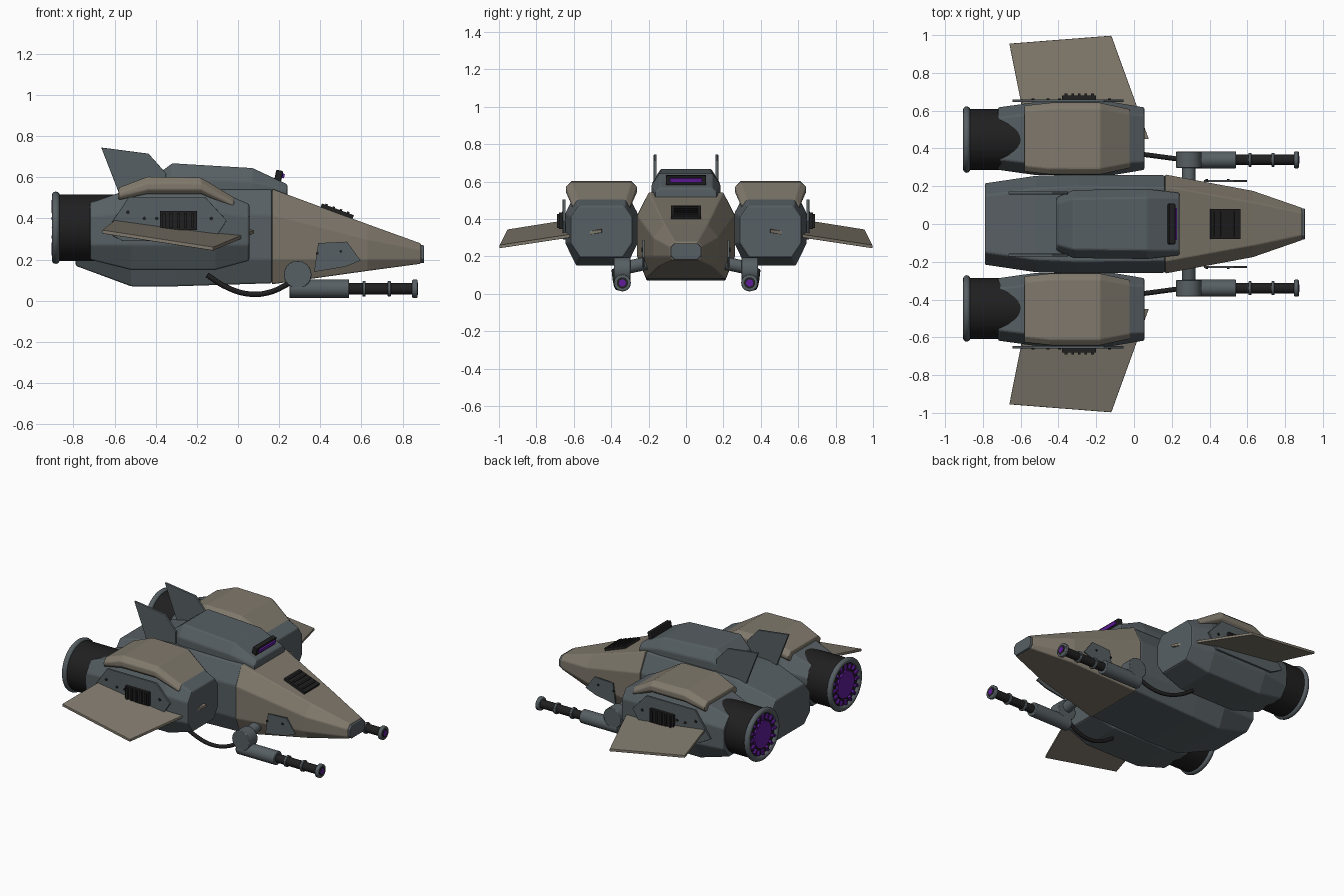
import bpy, bmesh, math
from mathutils import Vector, Matrix

if "Cube" in bpy.data.objects:
    bpy.data.objects.remove(bpy.data.objects["Cube"])


def mat(name, c):
    m = bpy.data.materials.new(name)
    m.diffuse_color = (*c, 1)
    m.use_nodes = True
    m.node_tree.nodes["Principled BSDF"].inputs["Base Color"].default_value = m.diffuse_color
    return m


GREY = mat("slate_grey", (0.095, 0.115, 0.125))
TAN = mat("sand_tan", (0.215, 0.190, 0.150))
BLACK = mat("near_black", (0.014, 0.014, 0.015))
PURPLE = mat("glow_purple", (0.12, 0.012, 0.33))


def finish(name, bm, m, bevel=0.0, smooth=False):
    bmesh.ops.recalc_face_normals(bm, faces=bm.faces)
    me = bpy.data.meshes.new(name)
    bm.to_mesh(me)
    bm.free()
    me.materials.append(m)
    ob = bpy.data.objects.new(name, me)
    bpy.context.collection.objects.link(ob)
    if bevel:
        b = ob.modifiers.new("bevel", "BEVEL")
        b.width, b.segments, b.limit_method, b.angle_limit = bevel, 2, "ANGLE", 0.3
    if smooth:
        bpy.context.view_layer.objects.active = ob
        ob.select_set(True)
        bpy.ops.object.shade_smooth_by_angle(angle=math.radians(35))
        ob.select_set(False)
    return ob


def loft(name, rings, m, bevel=0.0):
    """Skin closed rings of points, capped at both ends."""
    bm = bmesh.new()
    vs = [[bm.verts.new(p) for p in r] for r in rings]
    n = len(vs[0])
    for a, b in zip(vs, vs[1:]):
        for i in range(n):
            j = (i + 1) % n
            bm.faces.new((a[i], a[j], b[j], b[i]))
    bm.faces.new(vs[0])
    bm.faces.new(vs[-1])
    return finish(name, bm, m, bevel)


def octa(x, yc, hw, top, bot, z0, zl, zu, z1):
    """Octagonal section: mid, top and bottom half widths, four heights."""
    return [(x, yc + y, z) for y, z in ((-bot, z0), (bot, z0), (hw, zl), (hw, zu),
            (top, z1), (-top, z1), (-hw, zu), (-hw, zl))]


def plate(name, pts, y, t, m, bevel=0.0):
    """Flat x-z outline with thickness t along y."""
    return loft(name, [[(x, y + d, z) for x, z in pts] for d in (-t / 2, t / 2)], m, bevel)


def box(name, c, size, m, tilt=0.0, bevel=0.0):
    bm = bmesh.new()
    bmesh.ops.create_cube(bm, size=1, matrix=Matrix.Translation(c)
                          @ Matrix.Rotation(tilt, 4, "Y") @ Matrix.Diagonal((*size, 1)))
    return finish(name, bm, m, bevel)


def rod(name, a, b, r, m, bevel=0.0, n=32):
    a, b = Vector(a), Vector(b)
    bm = bmesh.new()
    rot = (b - a).to_track_quat("Z", "Y").to_matrix().to_4x4()
    bmesh.ops.create_cone(bm, cap_ends=True, segments=n, radius1=r, radius2=r,
                          depth=(b - a).length, matrix=Matrix.Translation((a + b) / 2) @ rot)
    return finish(name, bm, m, bevel, True)


# Fuselage and nose
loft("fuselage", [
    octa(-0.79, 0, 0.215, 0.15, 0.15, 0.17, 0.23, 0.37, 0.45),
    octa(-0.52, 0, 0.255, 0.19, 0.20, 0.07, 0.20, 0.41, 0.53),
    octa(-0.30, 0, 0.262, 0.20, 0.21, 0.07, 0.20, 0.42, 0.54),
    octa(0.165, 0, 0.258, 0.195, 0.21, 0.085, 0.20, 0.42, 0.54)], GREY, 0.008)
loft("nose", [
    octa(0.165, 0, 0.262, 0.20, 0.214, 0.08, 0.20, 0.42, 0.544),
    octa(0.63, 0, 0.175, 0.115, 0.145, 0.145, 0.20, 0.30, 0.372),
    octa(0.89, 0, 0.085, 0.06, 0.07, 0.18, 0.20, 0.25, 0.278)], TAN, 0.006)
loft("nose_tip", [octa(x, 0, 0.082, 0.062, 0.062, 0.183, 0.203, 0.25, 0.27)
                  for x in (0.88, 0.905)], GREY, 0.005)
box("nose_vent", (0.482, 0, 0.434), (0.165, 0.16, 0.022), BLACK, 0.35)
for i in range(4):
    x = 0.43 + 0.035 * i
    box("nose_vent_slat", (x, 0, 0.446 - 0.36 * (x - 0.482) + 0.001), (0.012, 0.13, 0.01), BLACK, 0.35)

# Upper deck with sensor visor
loft("upper_deck", [
    octa(-0.41, 0, 0.14, 0.11, 0.14, 0.50, 0.52, 0.555, 0.60),
    octa(-0.32, 0, 0.18, 0.135, 0.18, 0.50, 0.52, 0.595, 0.668),
    octa(0.07, 0, 0.185, 0.14, 0.185, 0.50, 0.52, 0.58, 0.645),
    octa(0.24, 0, 0.165, 0.14, 0.165, 0.50, 0.51, 0.54, 0.566)], GREY, 0.008)
box("visor_housing", (0.198, 0, 0.608), (0.034, 0.215, 0.052), BLACK, 0.2, 0.006)
box("visor_strip", (0.219, 0, 0.607), (0.014, 0.17, 0.022), PURPLE, 0.2)

for s in (-1, 1):
    # Tail fins and nose side panels
    plate("tail_fin", [(-0.665, 0.745), (-0.435, 0.715), (-0.35, 0.62), (-0.35, 0.50), (-0.57, 0.50)],
          s * 0.165, 0.016, GREY, 0.003)
    plate("nose_side_panel", [(0.39, 0.28), (0.53, 0.287), (0.597, 0.195), (0.52, 0.165), (0.37, 0.14)],
          s * 0.228, 0.01, GREY)
    for x, z in ((0.385, 0.23), (0.50, 0.24)):
        rod("panel_bolt", (x, s * 0.23, z), (x, s * 0.239, z), 0.007, BLACK, n=10)

    # Engine nacelle with armour cap
    yc = s * 0.452
    loft("nacelle", [
        octa(-0.72, yc, 0.165, 0.11, 0.11, 0.20, 0.27, 0.41, 0.475),
        octa(-0.52, yc, 0.193, 0.135, 0.135, 0.15, 0.27, 0.43, 0.545),
        octa(-0.11, yc, 0.193, 0.135, 0.135, 0.15, 0.27, 0.43, 0.54),
        octa(0.055, yc, 0.165, 0.125, 0.115, 0.195, 0.27, 0.41, 0.47)], GREY, 0.008)
    loft("nacelle_cap", [
        octa(-0.58, yc, 0.175, 0.145, 0.165, 0.49, 0.507, 0.525, 0.55),
        octa(-0.44, yc, 0.19, 0.16, 0.17, 0.52, 0.54, 0.572, 0.603),
        octa(-0.18, yc, 0.19, 0.16, 0.17, 0.52, 0.54, 0.572, 0.598),
        octa(-0.02, yc, 0.155, 0.13, 0.145, 0.45, 0.462, 0.475, 0.502)], TAN, 0.006)

    # Side hatch with louvred vent and bolts
    plate("nacelle_hatch", [(-0.645, 0.335), (-0.53, 0.505), (-0.16, 0.505), (-0.055, 0.39),
                            (-0.12, 0.29), (-0.56, 0.29)], s * 0.652, 0.014, GREY, 0.002)
    box("hatch_vent", (-0.29, s * 0.667, 0.39), (0.18, 0.025, 0.09), BLACK)
    for i in range(5):
        box("vent_louvre", (-0.36 + 0.035 * i, s * 0.682, 0.39), (0.014, 0.016, 0.075), BLACK)
    for x, z in ((-0.535, 0.43), (-0.455, 0.40), (-0.395, 0.40), (-0.13, 0.40)):
        rod("hatch_bolt", (x, s * 0.655, z), (x, s * 0.664, z), 0.009, BLACK, n=10)

    # Wing runs right into the nacelle
    corners = [(-0.56, 0.45, 0.415), (0.078, 0.45, 0.335), (-0.12, 0.997, 0.252), (-0.66, 0.955, 0.335)]
    loft("wing", [[(x, s * y, z + d) for x, y, z in corners] for d in (-0.009, 0.009)], TAN, 0.003)

    # Thruster
    e = lambda x, dy=0, dz=0: (x, s * 0.447 + dy, 0.355 + dz)
    rod("thruster_barrel", e(-0.885), e(-0.5), 0.162, BLACK, n=48)
    bpy.ops.mesh.primitive_torus_add(location=e(-0.886), rotation=(0, math.pi / 2, 0), major_radius=0.157,
                                     minor_radius=0.019, major_segments=48, minor_segments=12)
    ring = bpy.context.object
    ring.name = "thruster_ring"
    ring.data.materials.append(GREY)
    bpy.ops.object.shade_smooth()
    ring.select_set(False)
    rod("thruster_glow", e(-0.898), e(-0.88), 0.09, PURPLE)
    for i in range(16):
        a = i * math.tau / 16
        dy, dz = math.cos(a), math.sin(a)
        rod("thruster_jet", e(-0.895, dy * 0.102, dz * 0.102), e(-0.895, dy * 0.135, dz * 0.135),
            0.011, PURPLE, n=8)

    # Cannon under the nose
    g = lambda x: (x, s * 0.34, 0.058)
    rod("cannon_body", g(0.25), g(0.54), 0.045, GREY, 0.004)
    rod("cannon_pivot", (0.29, s * 0.34 - 0.044, 0.127), (0.29, s * 0.34 + 0.044, 0.127), 0.067, GREY, 0.004)
    rod("cannon_mount", (0.29, s * 0.32, 0.14), (0.29, s * 0.18, 0.17), 0.035, GREY)
    rod("cannon_barrel", g(0.53), g(0.86), 0.028, BLACK)
    for x in (0.613, 0.735):
        rod("barrel_band", g(x - 0.008), g(x + 0.008), 0.037, GREY, 0.003)
    rod("muzzle", g(0.847), g(0.873), 0.045, GREY, 0.006)
    rod("muzzle_bore", g(0.86), g(0.8745), 0.03, BLACK)
    rod("muzzle_glow", g(0.86), g(0.876), 0.019, PURPLE)

    # Feed cable
    cu = bpy.data.curves.new("feed_cable", "CURVE")
    cu.dimensions, cu.bevel_depth, cu.bevel_resolution = "3D", 0.013, 2
    cu.use_fill_caps = True
    path = [(-0.15, 0.385, 0.125), (-0.06, 0.378, 0.068), (0.05, 0.368, 0.033), (0.15, 0.355, 0.04),
            (0.26, 0.34, 0.09)]
    sp = cu.splines.new("BEZIER")
    sp.bezier_points.add(len(path) - 1)
    for p, (x, y, z) in zip(sp.bezier_points, path):
        p.co = (x, s * y, z)
        p.handle_left_type = p.handle_right_type = "AUTO"
    cu.materials.append(BLACK)
    bpy.context.collection.objects.link(bpy.data.objects.new("feed_cable", cu))
